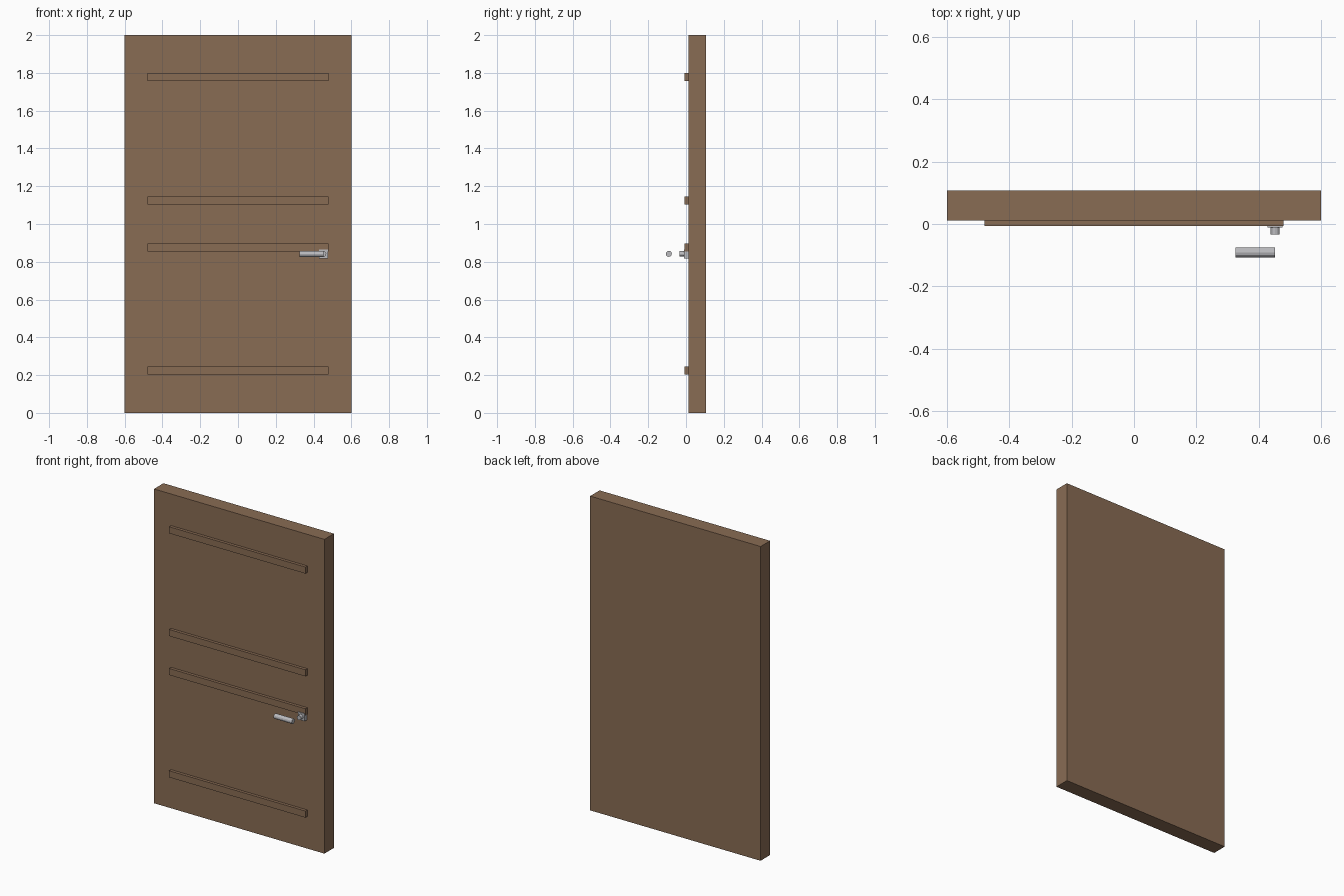
import bpy
import math

# Remove the default cube
cube = bpy.data.objects.get("Cube")
if cube:
    bpy.data.objects.remove(cube, do_unlink=True)


def material(name, rgb, metallic=0.0):
    mat = bpy.data.materials.new(name)
    mat.use_nodes = True
    color = (*rgb, 1.0)
    mat.diffuse_color = color
    mat.node_tree.nodes["Principled BSDF"].inputs["Base Color"].default_value = color
    return mat


def box(name, low, high, mat):
    center = [(a + b) / 2 for a, b in zip(low, high)]
    bpy.ops.mesh.primitive_cube_add(size=1, location=center)
    obj = bpy.context.object
    obj.name = name
    obj.scale = [b - a for a, b in zip(low, high)]
    bpy.ops.object.transform_apply(location=False, rotation=False, scale=True)
    obj.data.materials.append(mat)
    return obj


def rod(name, center, radius, length, rotation, mat):
    bpy.ops.mesh.primitive_cylinder_add(
        vertices=12, radius=radius, depth=length, location=center, rotation=rotation)
    obj = bpy.context.object
    obj.name = name
    obj.data.materials.append(mat)
    return obj


wood = material("brown wood", (0.25, 0.15, 0.088))
metal = material("grey metal", (0.5, 0.5, 0.52))

# Door slab
door_front = 0.012
box("door_slab", (-0.6, door_front, 0), (0.6, 0.107, 2), wood)

# Raised horizontal rails on the front
rail_heights = {"bottom": 0.225, "lower_middle": 0.876, "upper_middle": 1.124, "top": 1.778}
for label, z in rail_heights.items():
    box(label + "_rail", (-0.48, -0.007, z - 0.021), (0.48, door_front, z + 0.021), wood)

# Handle: square mounting plate, spindle and a lever held clear of the spindle
hx, hz = 0.453, 0.842
box("handle_plate", (hx - 0.024, -0.011, hz - 0.024), (hx + 0.024, door_front, hz + 0.024), metal)
rod("handle_spindle", (hx, -0.021, hz), 0.0145, 0.026, (math.pi / 2, 0, 0), metal)
rod("handle_lever", (hx - 0.064, -0.091, hz), 0.016, 0.128, (0, math.pi / 2, 0), metal)
